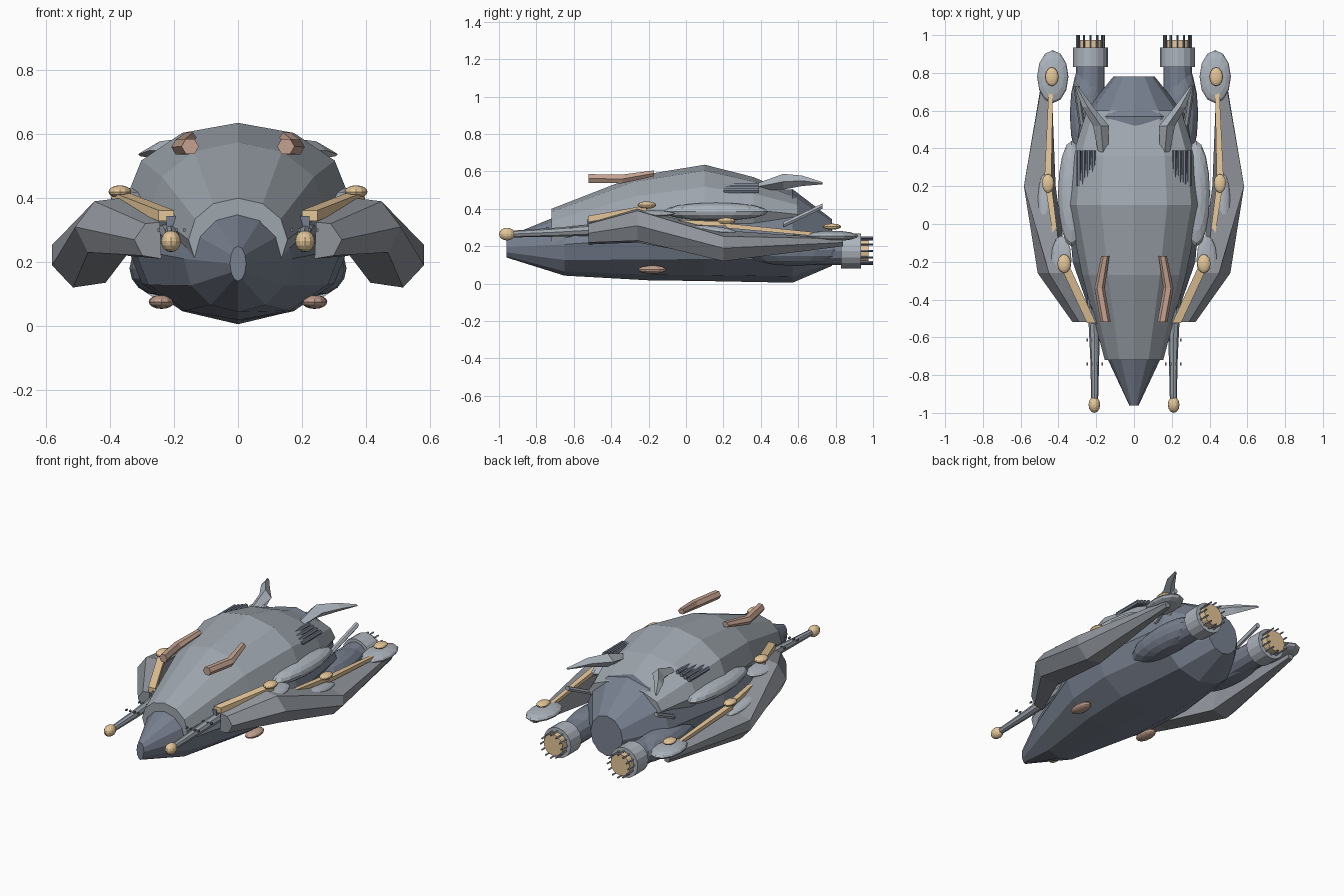
import bpy, bmesh, math
from mathutils import Matrix

if "Cube" in bpy.data.objects:
    bpy.data.objects.remove(bpy.data.objects["Cube"])


def material(name, r, g, b):
    m = bpy.data.materials.new(name)
    m.diffuse_color = (r, g, b, 1)
    m.use_nodes = True
    m.node_tree.nodes["Principled BSDF"].inputs["Base Color"].default_value = m.diffuse_color
    return m


DARK = material("dark_blue_grey", .19, .22, .28)
SHELL = material("shell_grey", .34, .38, .42)
LIGHT = material("light_grey", .42, .46, .51)
WING = material("wing_grey", .28, .30, .33)
GOLD = material("gold", .78, .57, .32)
COPPER = material("copper", .55, .36, .28)


def finish(name, bm, mat, mirror=True):
    bmesh.ops.recalc_face_normals(bm, faces=bm.faces)
    me = bpy.data.meshes.new(name)
    bm.to_mesh(me)
    bm.free()
    me.materials.append(mat)
    ob = bpy.data.objects.new(name, me)
    bpy.context.collection.objects.link(ob)
    if mirror:
        ob.modifiers.new("mirror", 'MIRROR')
    return ob


def add_loft(bm, rings):
    """Skin between rings of (x, y, z) points and cap both ends."""
    vs = [[bm.verts.new(p) for p in r] for r in rings]
    n = len(vs[0])
    for a, b in zip(vs, vs[1:]):
        for i in range(n):
            j = (i + 1) % n
            bm.faces.new((a[i], a[j], b[j], b[i]))
    bm.faces.new(vs[0])
    bm.faces.new(vs[-1][::-1])


def ring(x, y, z, rx, rz, n=12, turn=0.0):
    return [(x + rx * math.cos(turn + math.tau * i / n), y,
             z + rz * math.sin(turn + math.tau * i / n)) for i in range(n)]


def tube(name, stations, mat, n=12, turn=0.0, mirror=True):
    """Stations are (x, y, z, rx, rz) along the length."""
    bm = bmesh.new()
    add_loft(bm, [ring(*s, n, turn) for s in stations])
    return finish(name, bm, mat, mirror)


def pod(name, loc, radii, mat, roll=0, pitch=0, seg=12, rows=8):
    bm = bmesh.new()
    m = (Matrix.Translation(loc) @ Matrix.Rotation(math.radians(roll), 4, 'Y')
         @ Matrix.Rotation(math.radians(pitch), 4, 'X') @ Matrix.Diagonal((*radii, 1)))
    bmesh.ops.create_uvsphere(bm, u_segments=seg, v_segments=rows, radius=1, matrix=m)
    return finish(name, bm, mat)


Q = math.pi / 4

# Main body and the upper shell that overlaps it
tube("lower_hull", [(0, -.96, .195, .025, .055), (0, -.65, .21, .17, .167),
                    (0, -.2, .24, .325, .222), (0, .1, .25, .348, .236),
                    (0, .57, .255, .28, .25), (0, .78, .22, .11, .125)], DARK, mirror=False)
tube("upper_shell", [(0, -.72, .27, .155, .13), (0, -.27, .36, .275, .215),
                     (0, .1, .40, .35, .236), (0, .36, .395, .325, .175),
                     (0, .6, .37, .25, .10)], SHELL, mirror=False)

# Swept side wings, five-sided section
wing = [(-.52, [(.245, .325), (.29, .32), (.325, .27), (.30, .22), (.24, .21)]),
        (-.26, [(.37, .40), (.45, .39), (.51, .31), (.47, .23), (.35, .22)]),
        (.2, [(.45, .285), (.583, .253), (.583, .19), (.517, .12), (.415, .135)]),
        (.84, [(.44, .24), (.47, .24), (.475, .22), (.465, .20), (.44, .205)])]
bm = bmesh.new()
add_loft(bm, [[(x, y, z) for x, z in pts] for y, pts in wing])
finish("side_wing", bm, WING)

# Rear engines: pod, duct, collar, glowing core and prongs
pod("engine_pod", (.245, .58, .18), (.095, .29, .085), DARK, seg=16)
tube("engine_duct", [(.235, .5, .175, .08, .075), (.23, .86, .175, .075, .075)], DARK)
tube("engine_collar", [(.23, .83, .175, .093, .093), (.23, .935, .175, .093, .093)], LIGHT, 16)
tube("engine_core", [(.23, .92, .175, .066, .066), (.23, .975, .175, .066, .066)], GOLD, 16)
bm = bmesh.new()
for i in range(12):
    a = math.tau * i / 12
    x, z = .23 + .07 * math.cos(a), .175 + .07 * math.sin(a)
    add_loft(bm, [ring(x, y, z, .006, .006, 4) for y in (.93, 1.0)])
finish("engine_prongs", bm, DARK)

# Forward guns with gold tips and small cross pins
tube("gun_barrel", [(.208, -.94, .265, .018, .018), (.208, -.7, .275, .024, .024),
                    (.215, -.35, .295, .034, .034)], SHELL, 8)
pod("gun_tip", (.21, -.957, .265), (.031, .043, .034), GOLD)
bm = bmesh.new()
for y in (-.74, -.615):
    for dx in (-.04, -.015, .015, .04):
        add_loft(bm, [ring(.208 + dx, y + d, .30, .006, .006, 4, Q) for d in (-.008, .008)])
finish("gun_pins", bm, DARK)
tube("gun_bracket", [(.21, -.53, .315, .02, .04), (.21, -.4, .32, .02, .04)], DARK, 4, Q)

# Gold struts running along the wings, with rounded joints
tube("front_strut", [(.225, -.525, .345, .034, .024), (.372, -.21, .405, .034, .02)], GOLD, 4, Q)
tube("middle_strut", [(.415, -.07, .33, .018, .016), (.455, .215, .32, .024, .018)], GOLD, 4, Q)
tube("rear_strut", [(.457, .215, .31, .026, .018), (.44, .72, .262, .016, .014)], GOLD, 4, Q)
pod("front_joint", (.37, -.21, .42), (.036, .05, .02), GOLD)
pod("middle_joint", (.455, .215, .335), (.032, .05, .018), GOLD)
pod("rear_joint", (.435, .78, .305), (.035, .05, .016), GOLD)

# Light grey blisters and discs
pod("side_blister", (.33, .16, .385), (.072, .28, .048), LIGHT, seg=16)
pod("front_disc", (.385, -.19, .375), (.055, .13, .016), LIGHT, roll=10)
pod("middle_disc", (.475, .14, .29), (.035, .13, .016), LIGHT, roll=15, pitch=-6)
pod("rear_disc", (.43, .78, .255), (.083, .14, .028), LIGHT)

# Copper bars on top and pods underneath
tube("copper_bar", [(.15, -.52, .562, .027, .027), (.182, -.34, .56, .027, .027),
                    (.152, -.17, .59, .022, .018)], COPPER, 6)
pod("belly_pod", (.24, -.18, .075), (.04, .076, .022), COPPER)

# Rear fins, vents and antenna rods
tube("rear_fin", [(.16, .34, .51, .022, .012), (.175, .52, .545, .042, .042),
                  (.245, .62, .55, .03, .028), (.305, .73, .537, .008, .006)], LIGHT, 4)
bm = bmesh.new()
for i in range(4):
    x, z = .215 + .026 * i, .525 - .009 * i
    add_loft(bm, [ring(x, y, z, .012, .014, 6) for y in (.20 + .01 * (3 - i), .39)])
finish("vent_rods", bm, DARK)
tube("antenna_rod", [(.275, .52, .315, .016, .016), (.305, .73, .415, .016, .016)], LIGHT, 6)
